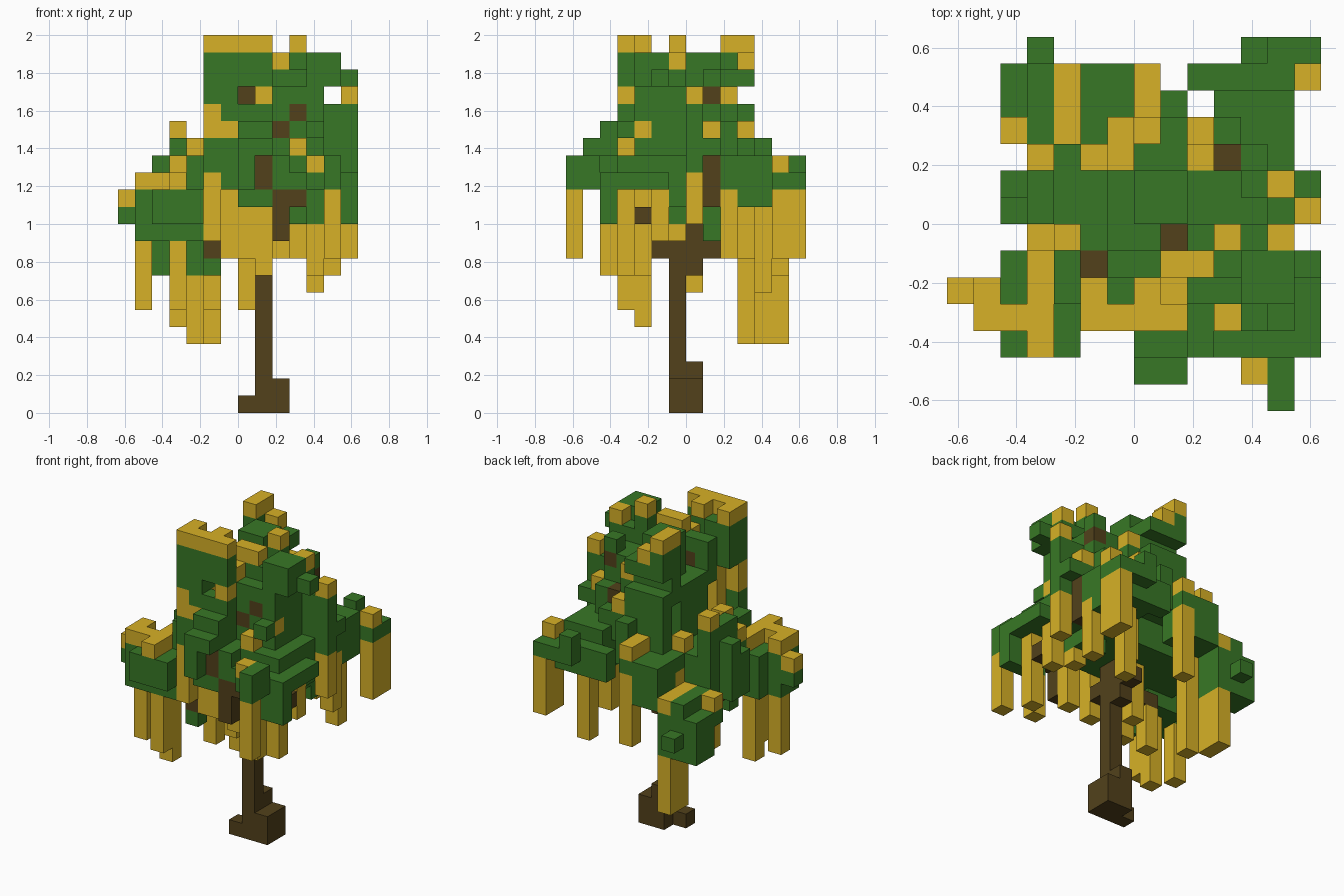
import bpy
import bmesh
from itertools import product
from mathutils import Vector

cube = bpy.data.objects.get("Cube")
if cube:
    bpy.data.objects.remove(cube)

HEIGHT_IN_BLOCKS = 22
HALF_WIDTH = 7
BLOCK = 2 / HEIGHT_IN_BLOCKS
blocks = {}


def make_material(name, colour):
    material = bpy.data.materials.new(name)
    material.use_nodes = True
    material.diffuse_color = (*colour, 1)
    shader = material.node_tree.nodes["Principled BSDF"]
    shader.inputs["Base Color"].default_value = (*colour, 1)
    return material


def span(value):
    first, last = value if isinstance(value, tuple) else (value, value)
    return range(first, last + 1)


def box_filler(part):
    """Return a function filling a box; each axis is one cell or a first and last cell."""
    def fill(x, y, z):
        for cell in product(span(x), span(y), span(z)):
            blocks[cell] = part
    return fill


wood = box_filler("trunk")
leaf = box_filler("leaf_canopy")
tip = box_filler("golden_leaf_tips")
vine = box_filler("hanging_vines")

# Central crown mass
leaf(x=(4, 6), y=(5, 9), z=(11, 13))
leaf(x=(7, 11), y=(5, 9), z=(11, 16))
leaf(x=(6, 7), y=(6, 8), z=(14, 17))
leaf(x=(7, 11), y=(7, 8), z=(17, 18))
leaf(x=(7, 8), y=(7, 8), z=(19, 20))
leaf(x=(9, 11), y=(5, 6), z=(17, 19))
leaf(x=11, y=8, z=(10, 19))

# Front tower of leaves with its golden cap
leaf(x=(5, 6), y=(3, 4), z=(18, 20))
leaf(x=(7, 8), y=3, z=(19, 20))
leaf(x=(6, 8), y=3, z=(13, 17))
leaf(x=(7, 8), y=4, z=(13, 16))
leaf(x=(7, 8), y=(2, 3), z=12)
leaf(x=(6, 8), y=5, z=(17, 19))
tip(x=(5, 8), y=3, z=21)
tip(x=5, y=4, z=21)
tip(x=7, y=4, z=21)
tip(x=8, y=4, z=19)
tip(x=8, y=3, z=18)
tip(x=6, y=3, z=16)

# Upper ring on the left side
leaf(x=(11, 12), y=(4, 5), z=(19, 20))
leaf(x=13, y=5, z=19)
leaf(x=(9, 11), y=4, z=(15, 18))
leaf(x=10, y=6, z=20)
tip(x=10, y=6, z=21)
leaf(x=12, y=6, z=19)
tip(x=12, y=6, z=20)
tip(x=(8, 9), y=5, z=20)

# Upper back cluster
leaf(x=(6, 8), y=9, z=(17, 19))
leaf(x=(6, 8), y=10, z=19)
leaf(x=6, y=(9, 10), z=20)
tip(x=6, y=(9, 10), z=21)
tip(x=7, y=10, z=20)
leaf(x=(6, 8), y=10, z=(13, 17))
leaf(x=5, y=10, z=13)
tip(x=5, y=9, z=14)
leaf(x=9, y=9, z=17)
tip(x=9, y=9, z=18)
leaf(x=9, y=10, z=(14, 15))
tip(x=9, y=10, z=16)

# Front skirt
leaf(x=7, y=1, z=(13, 15))
leaf(x=8, y=1, z=15)
leaf(x=(7, 8), y=2, z=(15, 16))
leaf(x=7, y=2, z=(13, 14))
leaf(x=(9, 13), y=2, z=13)
leaf(x=9, y=2, z=14)
leaf(x=(11, 13), y=2, z=(11, 12))
leaf(x=(9, 12), y=(3, 4), z=(13, 14))
leaf(x=12, y=(0, 1), z=(13, 14))
leaf(x=11, y=1, z=13)
tip(x=11, y=1, z=14)
tip(x=10, y=3, z=15)
leaf(x=11, y=3, z=16)
tip(x=11, y=4, z=16)

# Left skirt
leaf(x=13, y=(3, 5), z=13)
leaf(x=12, y=(5, 6), z=(12, 14))
leaf(x=12, y=7, z=(12, 17))
leaf(x=12, y=8, z=15)
leaf(x=13, y=7, z=(14, 17))
leaf(x=13, y=8, z=15)
tip(x=13, y=7, z=18)
tip(x=12, y=8, z=16)

# Back skirt
leaf(x=(10, 12), y=(9, 11), z=(12, 14))
leaf(x=10, y=10, z=15)
leaf(x=(9, 12), y=12, z=(12, 13))
leaf(x=(11, 13), y=13, z=13)
leaf(x=11, y=13, z=14)
leaf(x=13, y=12, z=13)
tip(x=13, y=12, z=14)
leaf(x=8, y=11, z=(13, 15))
leaf(x=(5, 7), y=(11, 12), z=(11, 13))
tip(x=7, y=(11, 12), z=14)
leaf(x=(2, 4), y=(11, 12), z=(8, 10))
leaf(x=3, y=13, z=9)
leaf(x=3, y=(10, 12), z=(9, 11))
tip(x=4, y=(10, 12), z=11)
leaf(x=(2, 4), y=10, z=10)
tip(x=2, y=10, z=11)

# Right wing
leaf(x=0, y=4, z=11)
tip(x=0, y=4, z=12)
leaf(x=1, y=(3, 4), z=(10, 12))
tip(x=1, y=(3, 4), z=13)
leaf(x=(2, 4), y=(3, 5), z=(10, 12))
leaf(x=(2, 4), y=2, z=(11, 12))
tip(x=2, y=3, z=13)
leaf(x=4, y=(4, 5), z=(13, 14))
tip(x=3, y=(2, 5), z=13)
leaf(x=(3, 4), y=6, z=(11, 13))
tip(x=3, y=6, z=14)
tip(x=4, y=6, z=(14, 15))
leaf(x=2, y=(7, 8), z=(11, 13))
leaf(x=2, y=8, z=14)
leaf(x=3, y=(7, 9), z=(11, 15))
tip(x=3, y=9, z=16)
leaf(x=5, y=4, z=8)

# Hanging vines along the front
vine(x=12, y=0, z=(9, 12))
vine(x=11, y=2, z=(8, 10))
vine(x=12, y=3, z=(8, 12))
vine(x=9, y=3, z=(9, 12))
vine(x=5, y=3, z=(10, 17))
leaf(x=5, y=3, z=(14, 15))
vine(x=6, y=4, z=(9, 17))
vine(x=7, y=4, z=(9, 11))
vine(x=8, y=4, z=(8, 11))
vine(x=5, y=6, z=(6, 8))
vine(x=7, y=6, z=(6, 8))
vine(x=7, y=7, z=(7, 10))

# Hanging vines along the sides and back
vine(x=1, y=4, z=(6, 9))
vine(x=3, y=3, z=(6, 9))
vine(x=3, y=4, z=(5, 9))
vine(x=4, y=(11, 12), z=(4, 7))
vine(x=5, y=10, z=(4, 12))
vine(x=7, y=12, z=(8, 12))
vine(x=11, y=11, z=(7, 11))
vine(x=13, y=(12, 13), z=(9, 12))
vine(x=12, y=9, z=(9, 12))
vine(x=10, y=10, z=(9, 11))
vine(x=13, y=7, z=(11, 13))
vine(x=12, y=5, z=(10, 13))
vine(x=11, y=6, z=10)

# Trunk, stepped foot and branches
wood(x=8, y=6, z=(0, 18))
wood(x=7, y=6, z=0)
wood(x=(8, 9), y=(6, 7), z=(0, 1))
wood(x=8, y=7, z=2)
wood(x=8, y=(5, 8), z=9)
wood(x=8, y=7, z=(8, 10))
wood(x=(5, 7), y=6, z=9)
wood(x=5, y=(4, 5), z=9)
wood(x=5, y=5, z=13)
wood(x=7, y=5, z=(17, 18))
wood(x=9, y=4, z=16)
wood(x=10, y=4, z=17)
wood(x=8, y=2, z=(13, 14))
wood(x=9, y=2, z=(10, 12))
wood(x=10, y=2, z=12)
wood(x=10, y=9, z=16)
wood(x=12, y=8, z=(12, 14))
wood(x=11, y=8, z=18)
wood(x=12, y=4, z=11)

# One mesh per part, made only of the exposed block faces
green = make_material("leaf green", (0.039, 0.187, 0.019))
gold = make_material("golden yellow", (0.68, 0.44, 0.02))
brown = make_material("bark brown", (0.084, 0.053, 0.011))
parts = {"trunk": brown, "leaf_canopy": green, "golden_leaf_tips": gold, "hanging_vines": gold}
for part, material in parts.items():
    bm = bmesh.new()
    for cell in [c for c, owner in blocks.items() if owner == part]:
        for axis, side in product(range(3), (-1, 1)):
            normal = Vector((0, 0, 0))
            normal[axis] = side
            if tuple(int(c + n) for c, n in zip(cell, normal)) in blocks:
                continue
            across = normal.yzx
            along = normal.cross(across)
            middle = Vector(cell) + Vector((0.5 - HALF_WIDTH, 0.5 - HALF_WIDTH, 0.5)) + normal / 2
            bm.faces.new([bm.verts.new((middle + across * u / 2 + along * v / 2) * BLOCK)
                          for u, v in ((-1, -1), (1, -1), (1, 1), (-1, 1))])
    bmesh.ops.remove_doubles(bm, verts=bm.verts, dist=BLOCK / 100)
    mesh = bpy.data.meshes.new(part)
    bm.to_mesh(mesh)
    bm.free()
    mesh.materials.append(material)
    bpy.context.collection.objects.link(bpy.data.objects.new(part, mesh))
